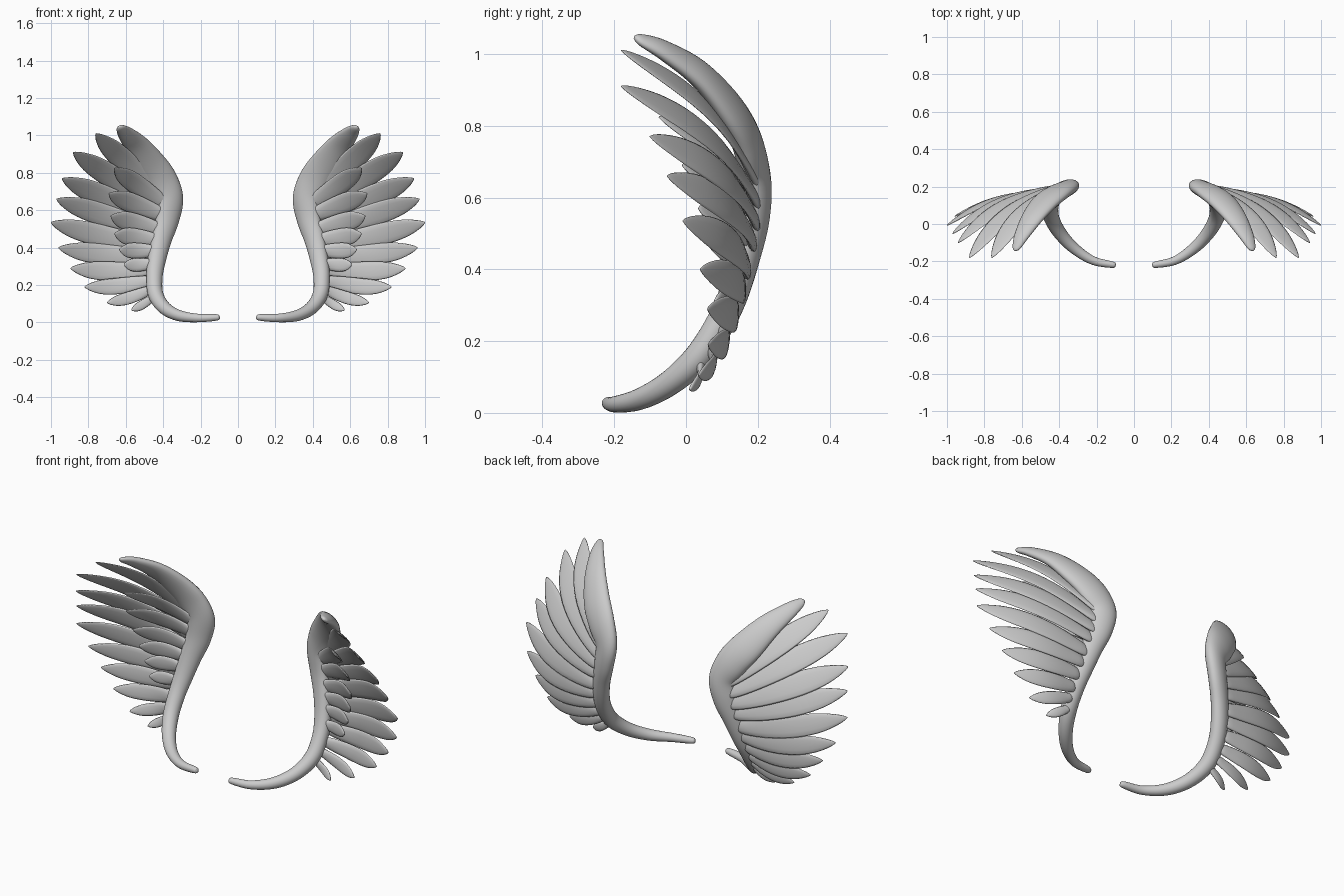
import bpy, bmesh, math
from mathutils import Vector

if "Cube" in bpy.data.objects:
    bpy.data.objects.remove(bpy.data.objects["Cube"])


def spline(keys, per):
    """Catmull-Rom interpolation through tuples of any length."""
    out = []
    n = len(keys)
    for i in range(n - 1):
        p = [keys[max(0, min(n - 1, i + k))] for k in (-1, 0, 1, 2)]
        for s in range(per):
            t = s / per
            out.append([0.5 * (2 * b + (c - a) * t + (2 * a - 5 * b + 4 * c - d) * t * t
                               + (3 * b - a - 3 * c + d) * t ** 3) for a, b, c, d in zip(*p)])
    out.append(list(keys[-1]))
    return out


def loft(name, centers, widths, thicks, normals, sides):
    """Elliptical rings swept along a path, mirrored across x."""
    bm = bmesh.new()
    rings = []
    m = len(centers)
    for i, c in enumerate(centers):
        tan = (centers[min(i + 1, m - 1)] - centers[max(i - 1, 0)]).normalized()
        side = tan.cross(normals[i]).normalized()
        nor = side.cross(tan).normalized()
        rings.append([bm.verts.new(c + side * widths[i] * math.cos(a) + nor * thicks[i] * math.sin(a))
                      for a in (2 * math.pi * k / sides for k in range(sides))])
    for r, q in zip(rings, rings[1:]):
        for k in range(sides):
            j = (k + 1) % sides
            bm.faces.new((r[k], r[j], q[j], q[k]))
    bm.faces.new(rings[0][::-1])
    bm.faces.new(rings[-1])
    bmesh.ops.recalc_face_normals(bm, faces=bm.faces)
    me = bpy.data.meshes.new(name)
    bm.to_mesh(me)
    bm.free()
    for p in me.polygons:
        p.use_smooth = True
    ob = bpy.data.objects.new(name, me)
    bpy.context.collection.objects.link(ob)
    ob.modifiers.new("mirror", 'MIRROR').use_mirror_merge = False
    return ob


def surf_normal(z):
    """Outward direction of the wing surface at a height."""
    k = max(0, min(1, z))
    return Vector((0.3, 0.8, -0.45 + 1.15 * k)).normalized()


# Wing arm: x, y, z, half width, half thickness
arm_keys = [
    (0.098, -0.222, 0.028, 0.006, 0.006), (0.115, -0.218, 0.027, 0.017, 0.017),
    (0.22, -0.195, 0.024, 0.023, 0.023), (0.32, -0.130, 0.038, 0.030, 0.030),
    (0.395, -0.050, 0.080, 0.036, 0.035), (0.44, 0.030, 0.150, 0.041, 0.040),
    (0.447, 0.090, 0.240, 0.044, 0.040), (0.435, 0.132, 0.330, 0.049, 0.040),
    (0.41, 0.165, 0.440, 0.056, 0.040), (0.378, 0.188, 0.550, 0.066, 0.041),
    (0.364, 0.190, 0.660, 0.074, 0.042), (0.409, 0.168, 0.760, 0.085, 0.041),
    (0.472, 0.120, 0.848, 0.084, 0.038), (0.54, 0.038, 0.943, 0.067, 0.031),
    (0.60, -0.062, 1.010, 0.044, 0.023), (0.628, -0.125, 1.039, 0.024, 0.014),
    (0.636, -0.143, 1.047, 0.006, 0.005)]
arm = spline(arm_keys, 6)
loft("wing_arm", [Vector(a[:3]) for a in arm], [a[3] for a in arm], [a[4] for a in arm],
     [surf_normal(a[2]) for a in arm], 24)


def arm_point(z):
    return Vector(min(arm[20:70], key=lambda a: abs(a[2] - z))[:3])


# Feather outline: position along, width factor, thickness factor
outline = spline([(0, 0.4, 1.0), (0.05, 0.68, 1.8), (0.2, 0.88, 1.3), (0.42, 1.0, 1.0), (0.62, 1.0, 0.9),
                  (0.78, 0.84, 0.8), (0.9, 0.53, 0.7), (0.97, 0.24, 0.5), (1.0, 0.04, 0.2)], 3)


def feather(name, root, tip, half, thick, bow):
    tip = Vector(tip)
    d = tip - root
    n = surf_normal((root.z + tip.z) / 2)
    n = (n - d * (n.dot(d) / d.length_squared)).normalized()
    side = d.cross(n).normalized()
    n2 = (n + side * 0.12).normalized()   # slight shingle tilt
    cs = [root + d * t + (n * bow - side * 0.015) * d.length * math.sin(math.pi * t)
          for t, w, h in outline]
    loft(name, cs, [half * o[1] for o in outline], [thick * o[2] for o in outline],
         [n2] * len(cs), 12)


# Long flight feathers: root height, tip, half width
flight = [(0.65, (0.76, -0.18, 1.01), 0.062), (0.59, (0.88, -0.18, 0.91), 0.064),
          (0.53, (0.94, -0.10, 0.77), 0.063), (0.47, (0.97, -0.052, 0.66), 0.060),
          (0.41, (1.00, -0.008, 0.535), 0.058), (0.35, (0.96, 0.04, 0.40), 0.054),
          (0.29, (0.895, 0.06, 0.29), 0.050), (0.23, (0.82, 0.062, 0.19), 0.043),
          (0.18, (0.70, 0.035, 0.105), 0.033), (0.14, (0.57, 0.01, 0.065), 0.024)]
for i, (z, tip, half) in enumerate(flight):
    off = Vector((0.015, 0.004 + 0.002 * i, 0))
    feather(f"flight_feather_{i + 1}", arm_point(z) + off, tip, half, 0.008, 0.09)

# Short covert feathers in front of the flight feathers
coverts = [(0.62, (0.66, -0.075, 0.825), 0.054), (0.56, (0.69, -0.01, 0.69), 0.054),
           (0.50, (0.68, 0.035, 0.57), 0.052), (0.44, (0.66, 0.06, 0.475), 0.048),
           (0.38, (0.635, 0.075, 0.39), 0.042), (0.32, (0.61, 0.08, 0.31), 0.036)]
for i, (z, tip, half) in enumerate(coverts):
    feather(f"covert_feather_{i + 1}", arm_point(z) + Vector((0.02, -0.012, 0)), tip, half, 0.009, 0.08)
